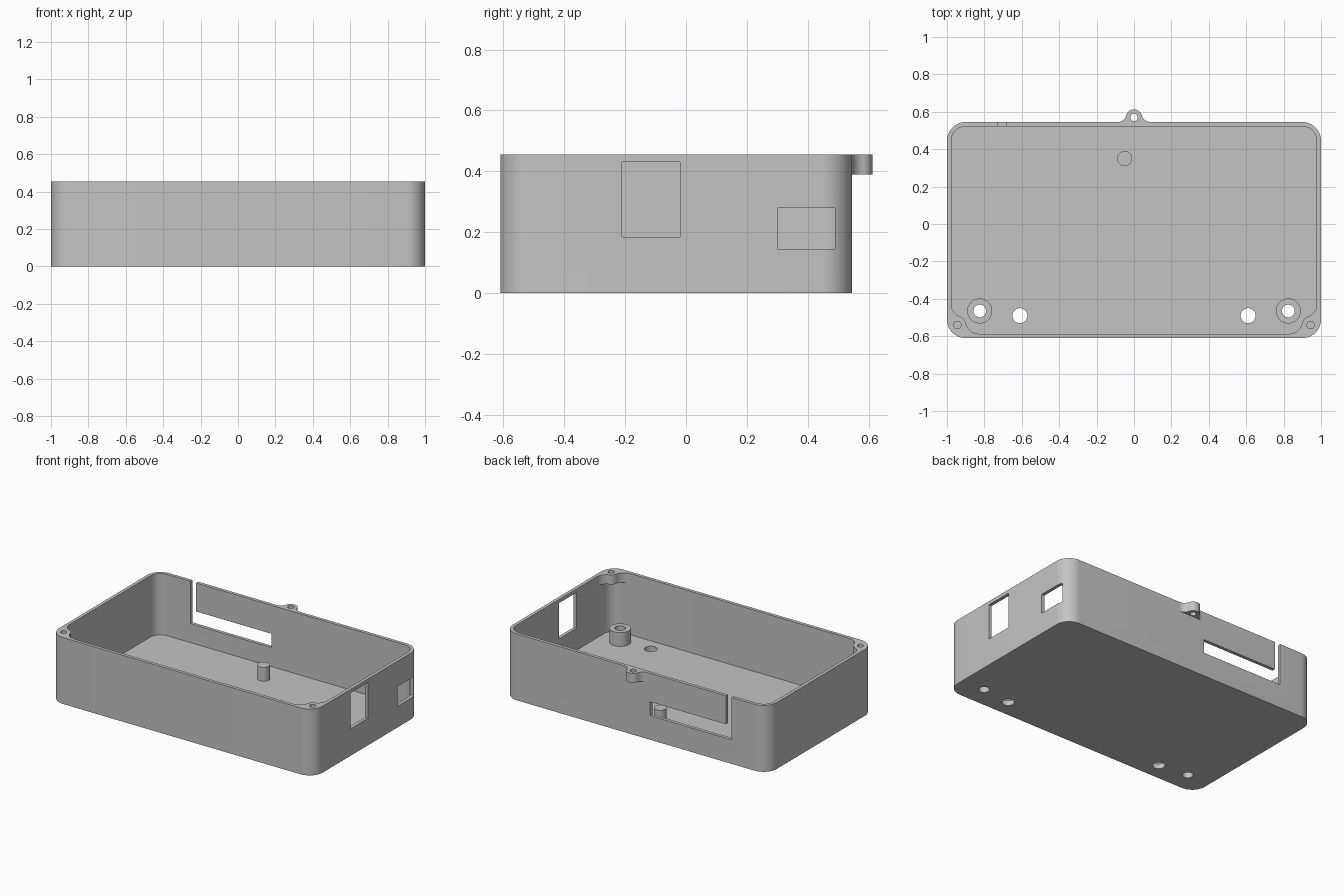
import bpy
import bmesh
from math import sin, cos, radians, degrees, atan2, sqrt

old = bpy.data.objects.get("Cube")
if old:
    bpy.data.objects.remove(old, do_unlink=True)

grey = bpy.data.materials.new("plain grey")
grey.use_nodes = True
colour = (0.55, 0.55, 0.55, 1)
grey.diffuse_color = colour
grey.node_tree.nodes["Principled BSDF"].inputs["Base Color"].default_value = colour

# Main dimensions
FRONT, BACK, TOP = -0.61, 0.545, 0.455
WALL, FLOOR, CORNER = 0.023, 0.035, 0.1
LEDGE = 0.39        # underside of the screw lugs
parts = []


def arc(cx, cy, r, start, end, steps=12):
    angles = [radians(start + (end - start) * i / steps) for i in range(steps + 1)]
    return [(cx + r * cos(a), cy + r * sin(a)) for a in angles]


def circle(cx, cy, r):
    return arc(cx, cy, r, 0, 360, 40)[:-1]


def rounded_rect(x0, x1, y0, y1, r):
    return (arc(x1 - r, y1 - r, r, 0, 90) + arc(x0 + r, y1 - r, r, 90, 180)
            + arc(x0 + r, y0 + r, r, 180, 270) + arc(x1 - r, y0 + r, r, 270, 360))


def prism(name, outline, z0, z1):
    """Extrude a flat outline between two heights."""
    bm = bmesh.new()
    base = bm.faces.new([bm.verts.new((x, y, z0)) for x, y in outline])
    grown = bmesh.ops.extrude_face_region(bm, geom=[base])["geom"]
    top = [v for v in grown if isinstance(v, bmesh.types.BMVert)]
    bmesh.ops.translate(bm, verts=top, vec=(0, 0, z1 - z0))
    bmesh.ops.recalc_face_normals(bm, faces=bm.faces)
    mesh = bpy.data.meshes.new(name)
    bm.to_mesh(mesh)
    bm.free()
    mesh.materials.append(grey)
    ob = bpy.data.objects.new(name, mesh)
    bpy.context.collection.objects.link(ob)
    return ob


def part(name, outline, z0, z1):
    ob = prism(name, outline, z0, z1)
    parts.append(ob)
    return ob


def cut(target, outline, z0, z1):
    """Remove an extruded outline from a part."""
    cutter = prism("cutter", outline, z0, z1)
    cutter.hide_render = True
    mod = target.modifiers.new("cut", "BOOLEAN")
    mod.operation = "DIFFERENCE"
    mod.solver = "EXACT"
    mod.object = cutter
    bpy.context.view_layer.objects.active = target
    bpy.ops.object.modifier_apply(modifier=mod.name)
    bpy.data.objects.remove(cutter, do_unlink=True)


def rect(x0, x1, y0, y1):
    return [(x0, y0), (x1, y0), (x1, y1), (x0, y1)]


# Open tray
case = part("case", rounded_rect(-1, 1, FRONT, BACK, CORNER), 0, TOP)
cut(case, rounded_rect(WALL - 1, 1 - WALL, FRONT + WALL, BACK - WALL, CORNER - WALL),
    FLOOR, 0.6)

# Two windows in the side wall
cut(case, rect(0.9, 1.1, -0.21, -0.02), 0.185, 0.43)
cut(case, rect(0.9, 1.1, 0.30, 0.49), 0.145, 0.28)

# L-shaped slot in the back wall
cut(case, rect(-0.727, -0.11, 0.48, 0.6), 0.165, 0.26)
cut(case, rect(-0.727, -0.684, 0.48, 0.6), 0.2, 0.6)

# Floor holes, standoffs and corner screw lugs, on both sides
wall_x, wall_y = 1 - WALL, FRONT + WALL
lug_x, lug_y, lug_r, fillet = 0.945, -0.54, 0.047, 0.07
for side, label in ((1, "left"), (-1, "right")):
    cut(case, circle(side * 0.61, -0.49, 0.04), -0.1, 0.1)
    cut(case, circle(side * 0.825, -0.465, 0.034), -0.1, 0.1)
    standoff = part(label + "_standoff", circle(side * 0.825, -0.465, 0.067), FLOOR, 0.13)
    cut(standoff, circle(side * 0.825, -0.465, 0.034), -0.1, 0.3)

    # Outline runs along the lug with a fillet to each wall, then back round the corner
    dx = lug_x - (wall_x - fillet)
    dy = sqrt((lug_r + fillet) ** 2 - dx ** 2)
    ey = wall_y + fillet - lug_y
    ex = sqrt((lug_r + fillet) ** 2 - ey ** 2)
    first = degrees(atan2(dy, -dx))
    last = degrees(atan2(ey, -ex))
    inner = CORNER - WALL
    outline = (arc(wall_x - fillet, lug_y + dy, fillet, 0, first - 180)
               + arc(lug_x, lug_y, lug_r, first, last)[1:-1]
               + arc(lug_x - ex, wall_y + fillet, fillet, last - 180, -90)
               + arc(wall_x - inner, wall_y + inner, inner, -90, 0))
    lug = part(label + "_corner_lug", [(side * x, y) for x, y in outline], LEDGE, TOP)
    cut(lug, circle(side * lug_x, lug_y, 0.02), 0.3, 0.6)

# Locating post on the floor
part("post", circle(-0.05, 0.35, 0.04), FLOOR, 0.13)

# Screw lug outside the back wall
ear_y, ear_r, flare = 0.57, 0.043, 0.05
drop = BACK + flare - ear_y
reach = sqrt((ear_r + flare) ** 2 - drop ** 2)
tilt = degrees(atan2(drop, reach))
ear = part("back_lug",
           arc(reach, BACK + flare, flare, -90, tilt - 180)
           + arc(0, ear_y, ear_r, tilt, 180 - tilt, 24)[1:-1]
           + arc(-reach, BACK + flare, flare, -tilt, -90), LEDGE, TOP)
cut(ear, circle(0, ear_y, 0.02), 0.3, 0.6)

# Smooth the round walls, keep the edges sharp
bpy.ops.object.select_all(action="DESELECT")
for ob in parts:
    ob.select_set(True)
bpy.context.view_layer.objects.active = case
bpy.ops.object.shade_smooth_by_angle(angle=radians(30))
